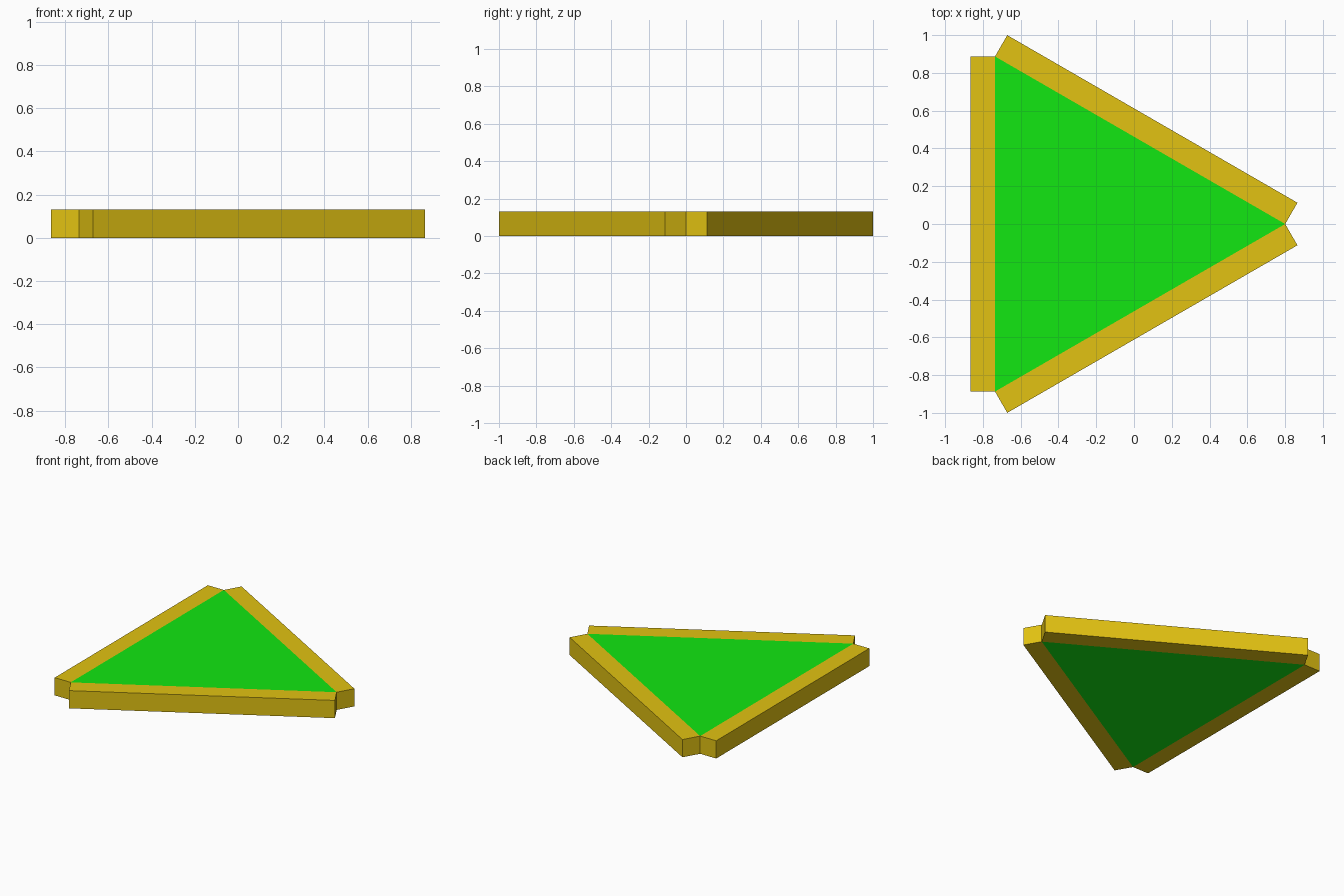
import bpy, bmesh, math
from mathutils import Vector

if "Cube" in bpy.data.objects:
    bpy.data.objects.remove(bpy.data.objects["Cube"])

W = 0.13                      # frame bar width and overall height
SIDE = 1.774                  # triangle side
LEFT = -0.736                 # x of the triangle's straight edge
APEX = LEFT + SIDE * math.sqrt(3) / 2


def material(name, rgb):
    m = bpy.data.materials.new(name)
    m.diffuse_color = (*rgb, 1)
    m.use_nodes = True
    m.node_tree.nodes["Principled BSDF"].inputs["Base Color"].default_value = m.diffuse_color
    return m


def prism(name, outline, height, mat):
    """Extrude a counter-clockwise outline upwards from the ground."""
    bm = bmesh.new()
    face = bm.faces.new([bm.verts.new((p.x, p.y, 0)) for p in outline])
    top = bmesh.ops.extrude_face_region(bm, geom=[face])["geom"]
    bmesh.ops.translate(bm, vec=(0, 0, height),
                        verts=[g for g in top if isinstance(g, bmesh.types.BMVert)])
    bmesh.ops.recalc_face_normals(bm, faces=bm.faces)
    me = bpy.data.meshes.new(name)
    bm.to_mesh(me)
    bm.free()
    me.materials.append(mat)
    ob = bpy.data.objects.new(name, me)
    bpy.context.collection.objects.link(ob)
    return ob


green = material("green", (0.006, 0.8, 0.006))
gold = material("gold", (0.76, 0.54, 0.006))

# Triangular panel, flush with the frame
corners = [Vector((APEX, 0)), Vector((LEFT, SIDE / 2)), Vector((LEFT, -SIDE / 2))]
prism("triangle_panel", corners, W, green)

# One square-ended bar along each edge
for i, name in enumerate(("back_bar", "left_bar", "front_bar")):
    a, b = corners[i], corners[(i + 1) % 3]
    d = (b - a).normalized()
    out = Vector((d.y, -d.x)) * W
    prism(name, [a, a + out, b + out, b], W, gold)
